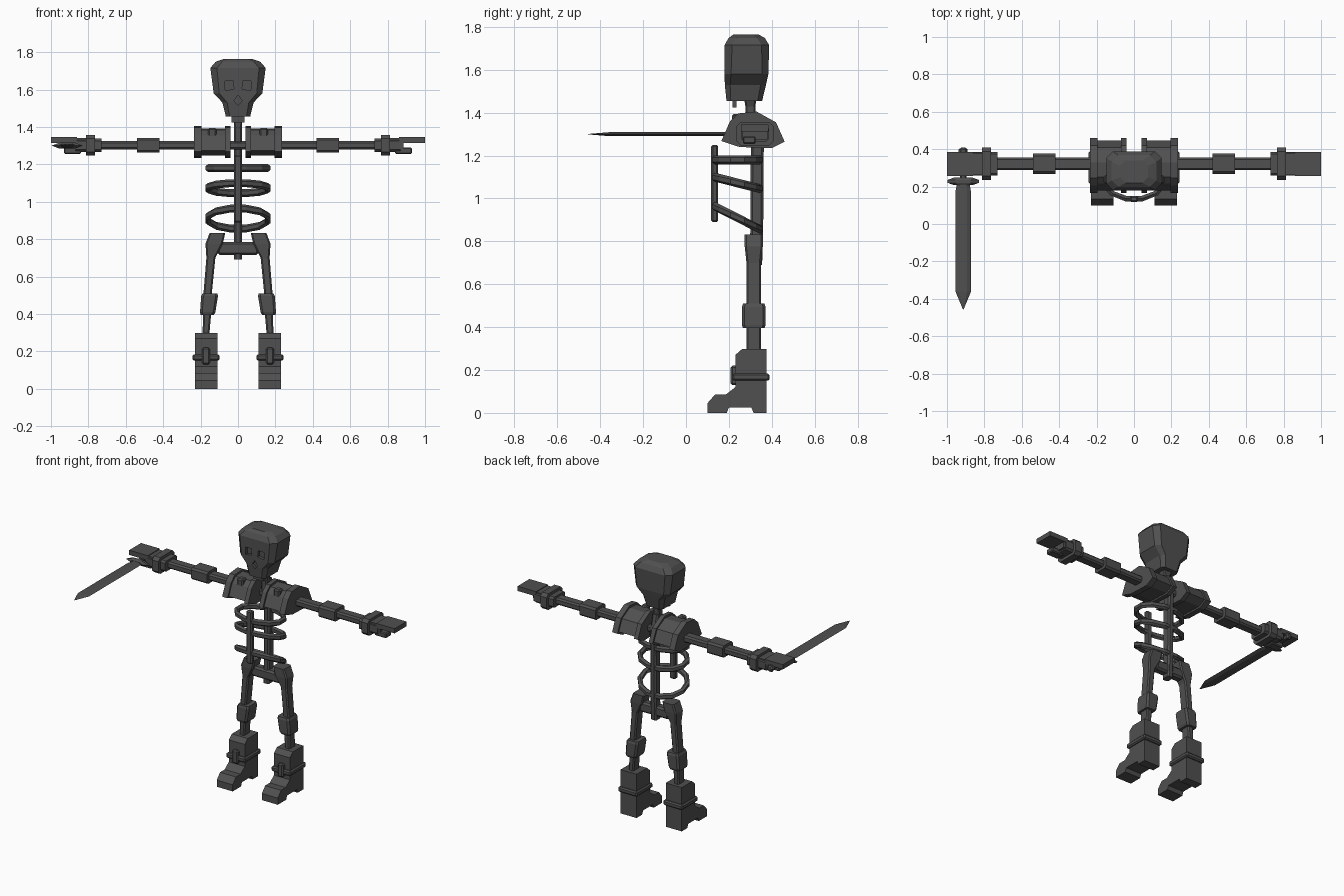
import bpy, bmesh, math
from mathutils import Vector

if "Cube" in bpy.data.objects:
    bpy.data.objects.remove(bpy.data.objects["Cube"])

bone = bpy.data.materials.new("dark_grey")
bone.use_nodes = True
COLOUR = (0.08, 0.08, 0.08, 1)
bone.diffuse_color = COLOUR
bone.node_tree.nodes["Principled BSDF"].inputs["Base Color"].default_value = COLOUR


def finish(name, bm, bevel=0):
    bmesh.ops.recalc_face_normals(bm, faces=bm.faces)
    mesh = bpy.data.meshes.new(name)
    bm.to_mesh(mesh)
    bm.free()
    mesh.materials.append(bone)
    obj = bpy.data.objects.new(name, mesh)
    bpy.context.collection.objects.link(obj)
    if bevel:
        mod = obj.modifiers.new("bevel", "BEVEL")
        mod.width, mod.segments = bevel, 1
    return obj


def loft(name, rings, bevel=0, closed=False):
    """Skin a list of equal-length rings of points."""
    bm = bmesh.new()
    rows = [[bm.verts.new(p) for p in ring] for ring in rings]
    n = len(rows[0])
    pairs = list(zip(rows, rows[1:])) + ([(rows[-1], rows[0])] if closed else [])
    for a, b in pairs:
        for i in range(n):
            j = (i + 1) % n
            bm.faces.new((a[i], a[j], b[j], b[i]))
    if not closed:
        bm.faces.new(rows[0])
        bm.faces.new(rows[-1])
    return finish(name, bm, bevel)


def box(name, x, y, z, bevel=0):
    ring = lambda h: [(x[0], y[0], h), (x[1], y[0], h), (x[1], y[1], h), (x[0], y[1], h)]
    return loft(name, [ring(z[0]), ring(z[1])], bevel)


def prism(name, profile, x0, x1, bevel=0):
    """Extrude a (y, z) profile along x."""
    return loft(name, [[(x, y, z) for y, z in profile] for x in (x0, x1)], bevel)


def chamfered(cx, cy, hx, hy, z, c):
    """Rectangle with cut corners, at height z."""
    pts = [(hx, c - hy), (hx, hy - c), (hx - c, hy), (c - hx, hy),
           (-hx, hy - c), (-hx, c - hy), (c - hx, -hy), (hx - c, -hy)]
    return [(cx + a, cy + b, z) for a, b in pts]


def arm_part(name, s, x0, x1, hy, hz, c):
    """Chamfered bar lying along x around the arm axis."""
    ring = chamfered(0, 0, hy, hz, 0, c)
    return prism(name, [(0.322 + a, 1.302 + b) for a, b, _ in ring], s * x0, s * x1)


# Skull with sunken eyes and nose
skull = loft("skull", [
    chamfered(0, 0.272, 0.065, 0.083, 1.455, 0.02),
    chamfered(0, 0.277, 0.083, 0.096, 1.53, 0.025),
    chamfered(0, 0.282, 0.13, 0.102, 1.58, 0.03),
    chamfered(0, 0.284, 0.148, 0.104, 1.715, 0.035),
    chamfered(0, 0.283, 0.12, 0.085, 1.748, 0.035),
    chamfered(0, 0.28, 0.075, 0.06, 1.764, 0.03)])


def cut_face(name, outline):
    cutter = loft(name, [[(x, y, z) for x, z in outline] for y in (0.12, 0.2)])
    cutter.hide_render = True
    cutter.hide_set(True)
    mod = skull.modifiers.new(name, "BOOLEAN")
    mod.operation, mod.object, mod.solver = "DIFFERENCE", cutter, "EXACT"
    bpy.context.view_layer.objects.active = skull
    bpy.ops.object.modifier_apply(modifier=mod.name)
    bpy.data.objects.remove(cutter)


for s in (-1, 1):
    cut_face("eye_cutter", [(s * x, z) for x, z in
             ((0.022, 1.602), (0.068, 1.595), (0.07, 1.645), (0.025, 1.645))])
cut_face("nose_cutter", [(0, 1.515), (0.022, 1.54), (0, 1.57), (-0.022, 1.54)])
box("chin", (-0.035, 0.035), (0.218, 0.235), (1.425, 1.465))

# Spine, neck and breastbone
loft("neck", [chamfered(0, 0.30, 0.02, 0.023, 1.32, 0.007),
              chamfered(0, 0.30, 0.022, 0.023, 1.43, 0.007),
              chamfered(0, 0.30, 0.038, 0.03, 1.47, 0.007)])
loft("spine", [chamfered(0, y, 0.022, 0.03, z, 0.01) for y, z in
     ((0.325, 0.69), (0.33, 0.85), (0.332, 1.2), (0.335, 1.28), (0.305, 1.4))])
box("breastbone", (-0.022, 0.022), (0.117, 0.15), (0.89, 1.25), 0.008)

# Rib hoops, tilting more towards the bottom
for number, (z_front, z_back) in enumerate(((1.18, 1.18), (1.1, 1.045), (0.965, 0.855))):
    rings = []
    for i in range(12):
        a = math.tau * (i + 0.5) / 12
        out = Vector((math.cos(a), math.sin(a), 0))
        tilt = (z_back - z_front) / 2 * math.sin(a)
        centre = Vector((0.165 * out.x, 0.24 + 0.108 * out.y, (z_front + z_back) / 2 + tilt))
        rings.append([centre + out * 0.017 * math.cos(b) + Vector((0, 0, 0.021 * math.sin(b)))
                      for b in (math.tau * (k + 0.5) / 6 for k in range(6))])
    loft("rib_%d" % (number + 1), rings, closed=True)

# Pelvis bar
box("pelvis", (-0.11, 0.11), (0.29, 0.35), (0.715, 0.785), 0.012)

PAD = [(0.165, 1.268), (0.205, 1.36), (0.245, 1.397), (0.33, 1.405), (0.42, 1.355),
       (0.46, 1.265), (0.4, 1.235), (0.25, 1.24)]
SOLE = [(0.1, 0), (0.19, 0), (0.2, 0.025), (0.305, 0.025), (0.315, 0), (0.375, 0),
        (0.375, 0.298), (0.262, 0.298), (0.23, 0.27), (0.23, 0.12), (0.185, 0.085),
        (0.135, 0.085), (0.1, 0.045)]

for s, side in ((-1, "right"), (1, "left")):
    # Shoulder guard with raised rims and a stud
    inner = [(0.315 + (y - 0.315) * 0.9, 1.315 + (z - 1.315) * 0.85) for y, z in PAD]
    prism(side + "_shoulder_guard", inner, s * 0.05, s * 0.225)
    for x0, x1, part in ((0.04, 0.07, "inner"), (0.195, 0.235, "outer")):
        prism("%s_%s_guard_rim" % (side, part), PAD, s * x0, s * x1)
    box(side + "_guard_stud", sorted((s * 0.115, s * 0.16)), (0.215, 0.26), (1.34, 1.395), 0.008)

    # Arm
    arm_part(side + "_arm_bone", s, 0, 0.8, 0.034, 0.023, 0.01)
    arm_part(side + "_elbow", s, 0.42, 0.54, 0.054, 0.04, 0.012)
    arm_part(side + "_wrist", s, 0.73, 0.87, 0.064, 0.036, 0.012)
    arm_part(side + "_wrist_band", s, 0.765, 0.812, 0.086, 0.055, 0.02)

    # Hand: fingers above, thumb below
    box(side + "_fingers", sorted((s * 0.86, s * 1.0)), (0.257, 0.385), (1.313, 1.345))
    box(side + "_palm", sorted((s * 0.8, s * 0.885)), (0.262, 0.38), (1.275, 1.34))
    box(side + "_thumb", sorted((s * 0.84, s * 0.93)), (0.265, 0.325), (1.255, 1.29), 0.006)

    # Leg
    def leg(name, steps, c=0.008):
        return loft(side + name, [chamfered(s * x, 0.316, hx, hy, z, c)
                                  for x, hx, hy, z in steps])

    leg("_hip_and_thigh", [(0.165, 0.022, 0.034, 0.48), (0.145, 0.024, 0.034, 0.7),
                           (0.128, 0.046, 0.042, 0.775), (0.11, 0.042, 0.042, 0.833)])
    leg("_knee", [(0.165, 0.036, 0.05, 0.395), (0.162, 0.041, 0.055, 0.41),
                  (0.152, 0.045, 0.055, 0.495), (0.15, 0.04, 0.05, 0.51)], 0.012)
    leg("_shin", [(0.172, 0.018, 0.034, 0.28), (0.164, 0.022, 0.034, 0.42)])

    # Boot with strap and buckle
    prism(side + "_boot", SOLE, s * 0.11, s * 0.23)
    box(side + "_boot_strap", sorted((s * 0.098, s * 0.243)), (0.215, 0.39), (0.15, 0.184), 0.008)
    box(side + "_boot_buckle", sorted((s * 0.15, s * 0.192)), (0.208, 0.25), (0.13, 0.22), 0.008)

# Sword held in the right hand
SX, SZ = -0.913, 1.30


def along_y(name, steps):
    """Flattened diamond-section bar running along y."""
    loft(name, [[(SX - w, y, SZ), (SX - w / 2, y, SZ + h), (SX + w / 2, y, SZ + h),
                 (SX + w, y, SZ), (SX + w / 2, y, SZ - h), (SX - w / 2, y, SZ - h)]
                for y, w, h in steps])


along_y("sword_blade", [(-0.456, 0.002, 0.001), (-0.36, 0.042, 0.009),
                        (0.17, 0.042, 0.009), (0.215, 0.034, 0.009)])
along_y("sword_guard", [(0.208, 0.05, 0.01), (0.22, 0.083, 0.016),
                        (0.236, 0.083, 0.016), (0.248, 0.05, 0.01)])
along_y("sword_grip", [(0.24, 0.018, 0.014), (0.39, 0.018, 0.014)])
along_y("sword_pommel", [(0.375, 0.012, 0.01), (0.385, 0.024, 0.02),
                         (0.398, 0.024, 0.02), (0.408, 0.012, 0.01)])
